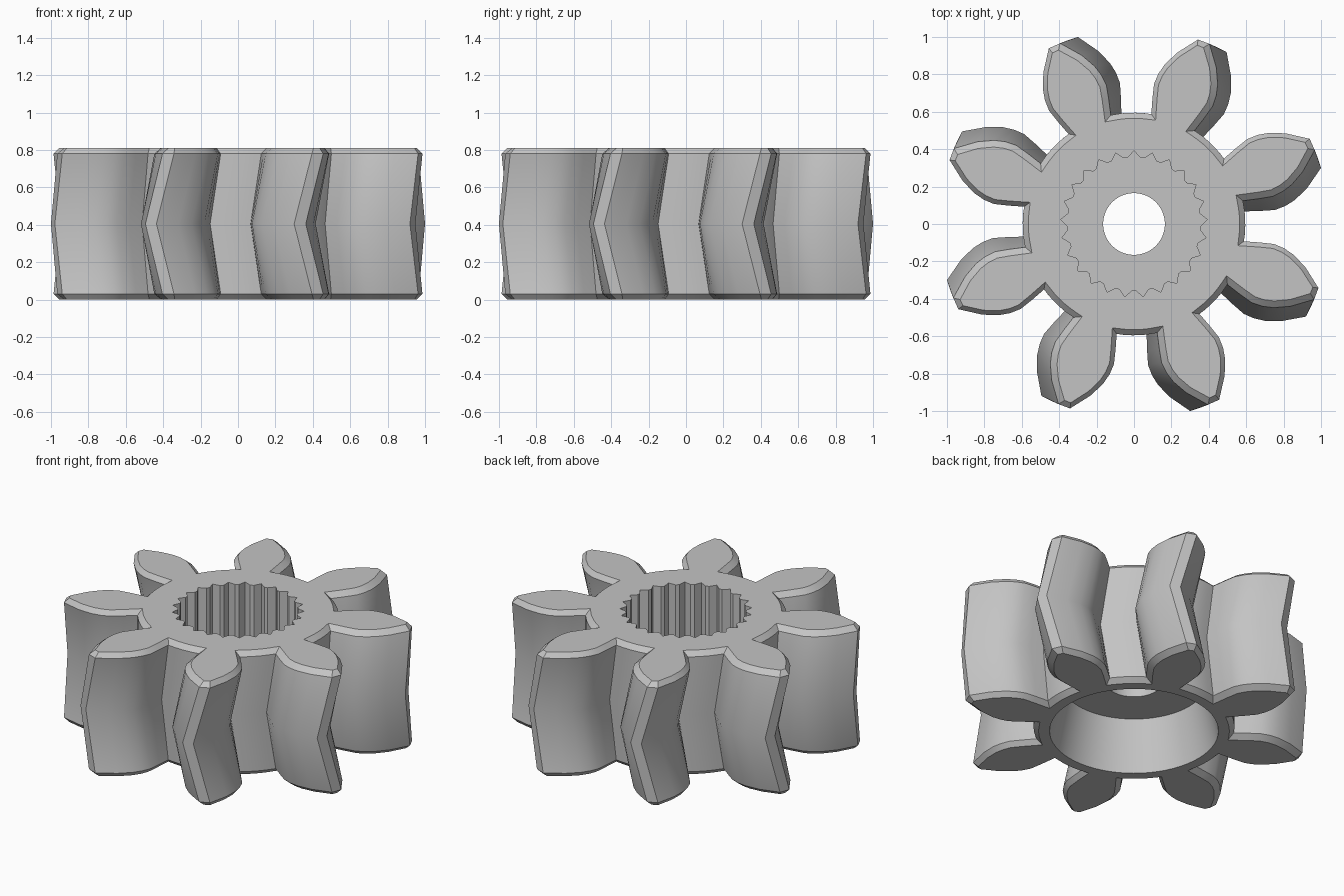
import bpy
import bmesh
from math import sin, cos, radians, tau
from mathutils import Vector

cube = bpy.data.objects.get("Cube")
if cube:
    bpy.data.objects.remove(cube, do_unlink=True)

TEETH, HEIGHT, BEVEL = 8, 0.81, 0.03
MID_ANGLE, TWIST = 18.5, 6.0      # tooth direction at mid height, extra turn at the ends
ROOT = 0.595
# Half of a tooth flank: radius and half-width in degrees
FLANK = [(ROOT, 12.0), (0.68, 12.6), (0.758, 12.8), (0.815, 11.7),
         (0.87, 10.0), (0.945, 6.8), (1.044, 1.8)]


def polar(r, deg):
    return Vector((r * cos(radians(deg)), r * sin(radians(deg))))


def gear_outline(turn):
    """Counter-clockwise outline of all teeth and root arcs."""
    pts = []
    pitch = 360 / TEETH
    for i in range(TEETH):
        c = turn + i * pitch
        pts += [polar(r, c - w) for r, w in FLANK]
        pts += [polar(r, c + w) for r, w in reversed(FLANK)]
        start, gap = c + FLANK[0][1], pitch - 2 * FLANK[0][1]
        pts += [polar(ROOT, start + gap * k / 5) for k in range(1, 5)]
    return pts


def inset(pts, d):
    """Offset a counter-clockwise outline inwards with mitred corners."""
    out = []
    for i, p in enumerate(pts):
        a = (p - pts[i - 1]).normalized()
        b = (pts[(i + 1) % len(pts)] - p).normalized()
        na, nb = Vector((-a.y, a.x)), Vector((-b.y, b.x))
        out.append(p + (na + nb) * d / (1 + na.dot(nb)))
    return out


def circle(r, n=64):
    return [polar(r, 360 * i / n) for i in range(n)]


def spline_outline(n=25):
    """Pointed grooves with narrow lands between them."""
    pts = []
    for i in range(n):
        c = 90 + 360 * i / n
        pts += [polar(0.392, c), polar(0.356, c + 5.4), polar(0.356, c + 9.0)]
    return pts


bm = bmesh.new()


def ring(pts, z):
    verts = [bm.verts.new((p.x, p.y, z)) for p in pts]
    for i, v in enumerate(verts):
        bm.edges.new((verts[i - 1], v))
    return verts


def bridge(a, b):
    for i in range(len(a)):
        bm.faces.new((a[i - 1], a[i], b[i], b[i - 1]))


def fill(a, b):
    """Flat face between an outer and an inner ring."""
    edges = [bm.edges.get((r[i - 1], r[i])) for r in (a, b) for i in range(len(r))]
    bmesh.ops.triangle_fill(bm, edges=edges, use_beauty=True, normal=(0, 0, 1))


# Herringbone teeth with bevelled ends
outer = []
half = HEIGHT / 2
for z in (0, BEVEL, half, HEIGHT - BEVEL, HEIGHT):
    outline = gear_outline(MID_ANGLE + TWIST * abs(z - half) / half)
    if z in (0, HEIGHT):
        outline = inset(outline, BEVEL)
    outer.append(ring(outline, z))
for low, high in zip(outer, outer[1:]):
    bridge(low, high)

# Splined socket in the top, tapered recess below, through hole in the web
WEB_LOW, WEB_HIGH = 0.33, 0.43
spline_top = ring(spline_outline(), HEIGHT)
spline_floor = ring(spline_outline(), WEB_HIGH)
hole_top = ring(circle(0.165), WEB_HIGH)
hole_low = ring(circle(0.165), WEB_LOW)
recess_floor = ring(circle(0.43), WEB_LOW)
recess_rim = ring(circle(0.50), 0)

bridge(spline_top, spline_floor)
bridge(hole_top, hole_low)
bridge(recess_floor, recess_rim)
fill(outer[-1], spline_top)
fill(spline_floor, hole_top)
fill(recess_floor, hole_low)
fill(outer[0], recess_rim)
bmesh.ops.recalc_face_normals(bm, faces=bm.faces[:])

mesh = bpy.data.meshes.new("herringbone_gear")
bm.to_mesh(mesh)
bm.free()
gear = bpy.data.objects.new("herringbone_gear", mesh)
bpy.context.collection.objects.link(gear)

# Single grey material
grey = bpy.data.materials.new("plain_grey")
grey.use_nodes = True
colour = (0.55, 0.55, 0.55, 1)
grey.diffuse_color = colour
grey.node_tree.nodes["Principled BSDF"].inputs["Base Color"].default_value = colour
mesh.materials.append(grey)

# Smooth flanks, sharp edges
bpy.ops.object.select_all(action="DESELECT")
gear.select_set(True)
bpy.context.view_layer.objects.active = gear
bpy.ops.object.shade_smooth_by_angle(angle=radians(25))
